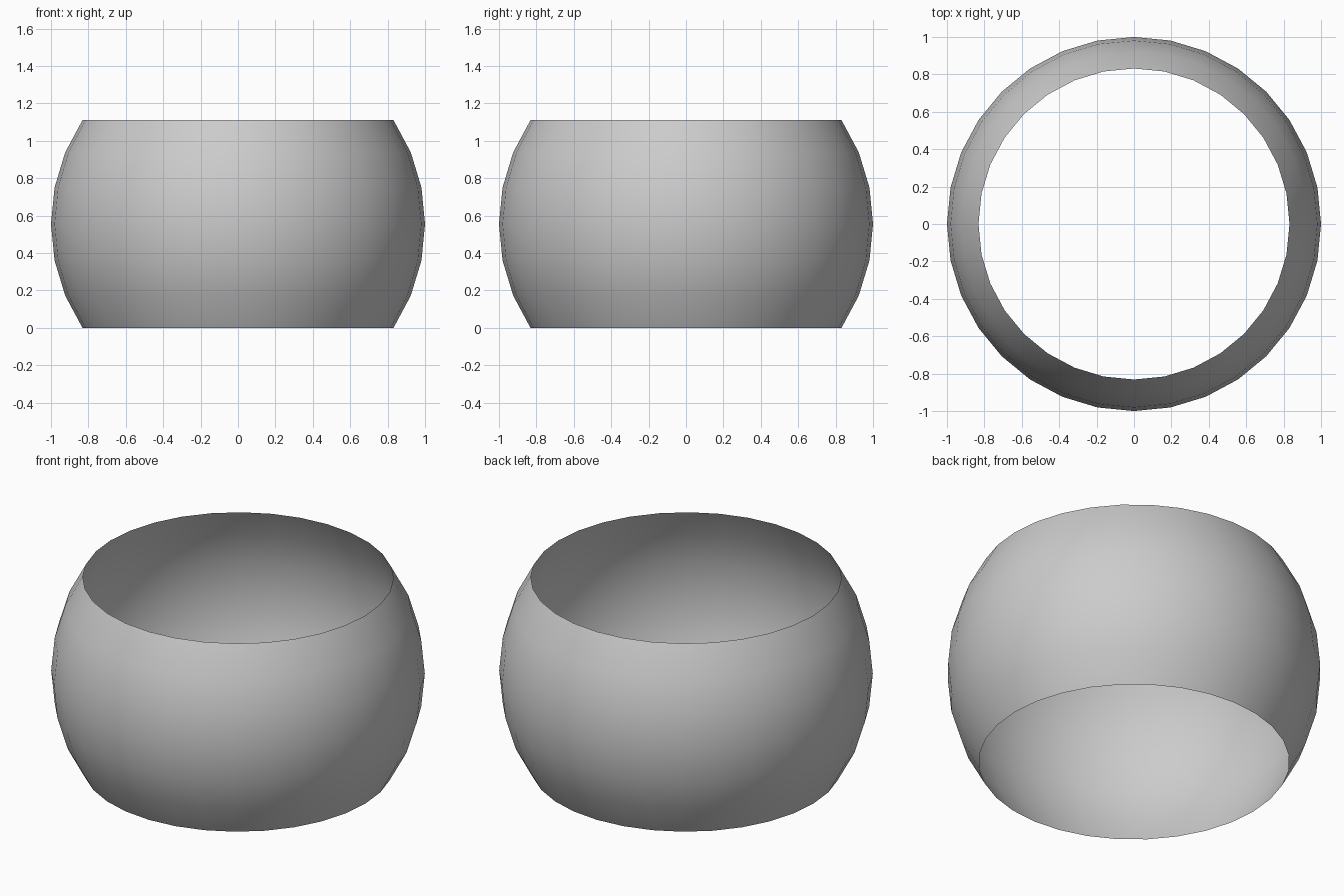
import bpy, bmesh, math

if "Cube" in bpy.data.objects:
    bpy.data.objects.remove(bpy.data.objects["Cube"])

# Open ring band: a 32 x 16 sphere with the top and bottom caps cut away
step = math.radians(11.25)
half_height = math.sin(3 * step)

bm = bmesh.new()
bmesh.ops.create_uvsphere(bm, u_segments=32, v_segments=16, radius=1)
caps = [v for v in bm.verts if abs(v.co.z) > half_height + 0.01]
bmesh.ops.delete(bm, geom=caps, context='VERTS')

# Stand the band on the floor
bmesh.ops.translate(bm, verts=bm.verts, vec=(0, 0, half_height))
for f in bm.faces:
    f.smooth = True

mesh = bpy.data.meshes.new("ring_band")
bm.to_mesh(mesh)
bm.free()
band = bpy.data.objects.new("ring_band", mesh)
bpy.context.collection.objects.link(band)
